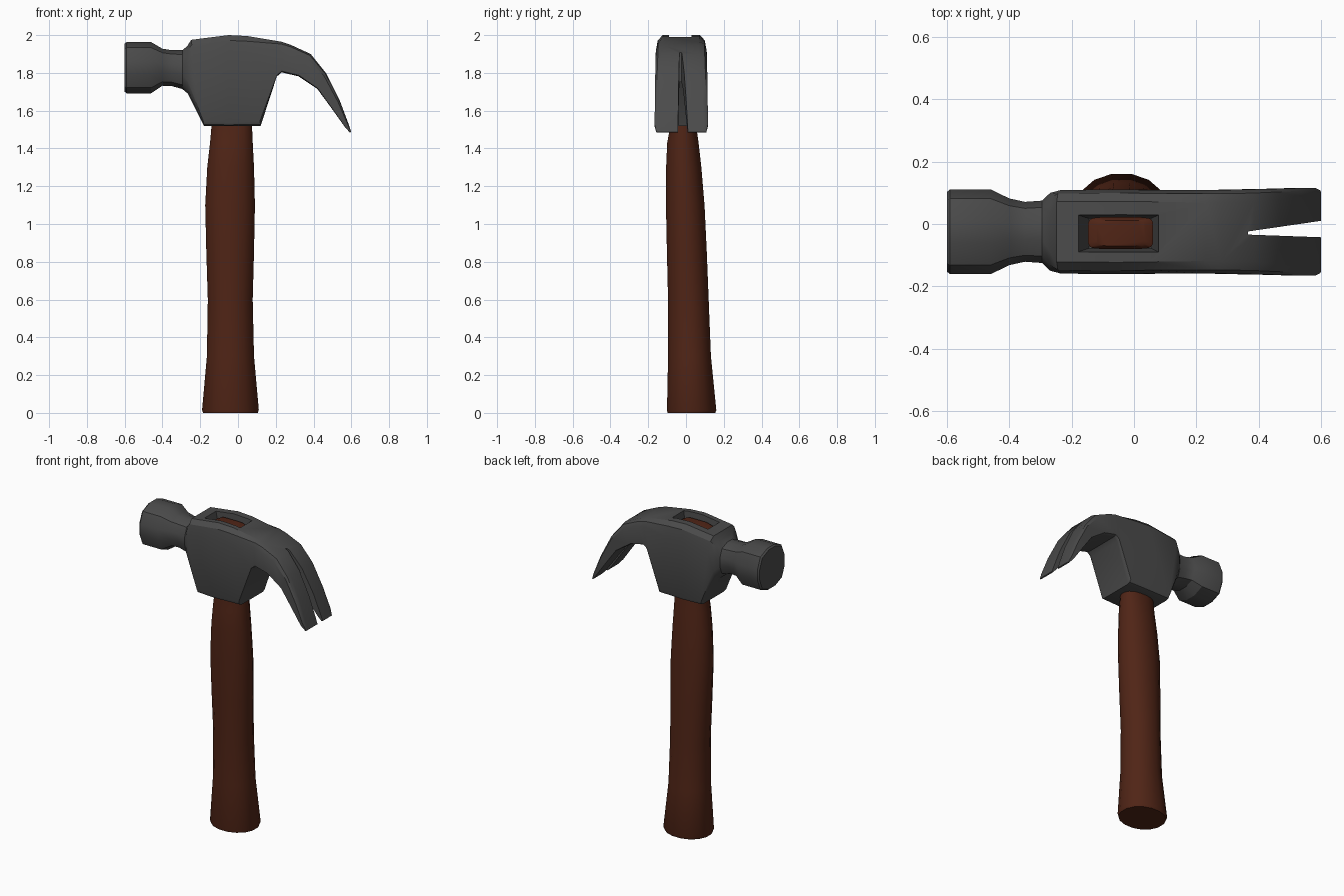
import bpy, bmesh
from math import cos, sin, pi, copysign

if "Cube" in bpy.data.objects:
    bpy.data.objects.remove(bpy.data.objects["Cube"])

YC = -0.025  # centre plane of the head


def material(name, rgb):
    m = bpy.data.materials.new(name)
    m.diffuse_color = (*rgb, 1)
    m.use_nodes = True
    m.node_tree.nodes["Principled BSDF"].inputs["Base Color"].default_value = m.diffuse_color
    return m


def loft(name, rings, mat=None):
    bm = bmesh.new()
    loops = [[bm.verts.new(p) for p in r] for r in rings]
    n = len(loops[0])
    for a, b in zip(loops, loops[1:]):
        for i in range(n):
            j = (i + 1) % n
            bm.faces.new((a[i], a[j], b[j], b[i]))
    bm.faces.new(loops[0])
    bm.faces.new(loops[-1])
    bmesh.ops.recalc_face_normals(bm, faces=bm.faces)
    me = bpy.data.meshes.new(name)
    bm.to_mesh(me)
    bm.free()
    ob = bpy.data.objects.new(name, me)
    bpy.context.collection.objects.link(ob)
    if mat:
        me.materials.append(mat)
    return ob


def activate(ob):
    bpy.ops.object.select_all(action='DESELECT')
    ob.select_set(True)
    bpy.context.view_layer.objects.active = ob


def cut(ob, cutter):
    cutter.hide_render = True
    mod = ob.modifiers.new("cut", 'BOOLEAN')
    mod.operation, mod.solver, mod.object = 'DIFFERENCE', 'EXACT', cutter
    activate(ob)
    bpy.ops.object.modifier_apply(modifier=mod.name)
    bpy.data.objects.remove(cutter)


def smooth(ob, deg):
    activate(ob)
    bpy.ops.object.shade_smooth_by_angle(angle=deg * pi / 180)


def head_ring(tx, tz, bx, bz, hw, fy, fz, fb):
    # rounded box section between a top point and a bottom point
    pts = []
    for su, sv, order in ((1, 1, (0, 1, 2)), (-1, 1, (2, 1, 0)),
                          (-1, -1, (0, 1, 2)), (1, -1, (2, 1, 0))):
        gy, gz = (fy, fz) if sv > 0 else (fb, fb if fb > .5 else fb * .6)
        for k in order:
            a = k * pi / 4
            y = su * (1 - gy + gy * cos(a)) * hw
            t = (1 + sv * (1 - gz + gz * sin(a))) / 2
            pts.append((bx + (tx - bx) * t, YC + y, bz + (tz - bz) * t))
    return pts


def handle_ring(z, x0, x1, y0, y1, n):
    # superellipse section
    pts = []
    for i in range(16):
        a = 2 * pi * (i + .5) / 16
        u, v = (copysign(abs(c) ** (2 / n), c) for c in (cos(a), sin(a)))
        pts.append(((x0 + x1) / 2 + u * (x1 - x0) / 2,
                    (y0 + y1) / 2 + v * (y1 - y0) / 2, z))
    return pts


wood = material("dark_wood", (0.08, 0.018, 0.008))
steel = material("dark_steel", (0.07, 0.07, 0.07))

# Head: striking face, neck, body, claw (top x z, bottom x z, half width, corners)
R = .74
head = loft("hammer_head", [head_ring(*s) for s in (
    (-.60, 1.955, -.60, 1.70, .128, R, R, R),
    (-.59, 1.963, -.59, 1.692, .136, R, R, R),
    (-.46, 1.963, -.46, 1.692, .136, R, R, R),
    (-.40, 1.928, -.40, 1.732, .107, R, R, R),
    (-.35, 1.92, -.35, 1.73, .096, R, R, R),
    (-.295, 1.92, -.295, 1.715, .10, R, R, R),
    (-.27, 1.94, -.265, 1.69, .125, .5, .55, .55),
    (-.248, 1.975, -.18, 1.52, .134, .28, .4, .18),
    (-.05, 2.0, -.05, 1.52, .136, .28, .4, .12),
    (.05, 1.995, .12, 1.52, .134, .28, .4, .18),
    (.23, 1.965, .205, 1.78, .134, .3, .45, .15),
    (.28, 1.948, .23, 1.803, .134, .3, .45, .15),
    (.385, 1.90, .32, 1.782, .136, .3, .45, .15),
    (.465, 1.80, .42, 1.715, .138, .25, .4, .15),
    (.54, 1.65, .49, 1.62, .140, .2, .4, .15),
    (.585, 1.53, .565, 1.515, .141, .15, .4, .15),
    (.60, 1.487, .592, 1.484, .132, .15, .4, .15))], steel)

# Nail slot between the claws
slot = loft("slot_cutter", [[(.365, -.034, z), (.64, -.044, z), (.64, .016, z),
                             (.365, -.024, z)] for z in (1.3, 2.1)])
cut(head, slot)

# Flared eye that shows the handle end
eye = loft("eye_cutter", [[(x0, y0, z), (x1, y0, z), (x1, y1, z), (x0, y1, z)]
                          for z, x0, x1, y0, y1 in (
                              (1.86, -.145, .055, -.078, .018),
                              (2.05, -.195, .09, -.095, .034))])
cut(head, eye)
smooth(head, 32)

# Handle, from the flared foot to the wedge end in the eye
handle = loft("handle", [handle_ring(*s) for s in (
    (.0, -.187, .107, -.10, .157, 2.1),
    (.015, -.193, .113, -.103, .163, 2.1),
    (.30, -.167, .087, -.097, .134, 2.1),
    (.60, -.162, .08, -.097, .122, 2.1),
    (.85, -.17, .087, -.103, .112, 2.1),
    (1.10, -.176, .092, -.108, .10, 2.1),
    (1.30, -.165, .087, -.107, .083, 2.1),
    (1.43, -.15, .08, -.101, .068, 2.2),
    (1.54, -.14, .075, -.08, .052, 2.4),
    (1.80, -.148, .062, -.08, .022, 5),
    (1.955, -.148, .062, -.08, .022, 7),
    (1.97, -.12, .035, -.07, .012, 7))], wood)
smooth(handle, 40)
